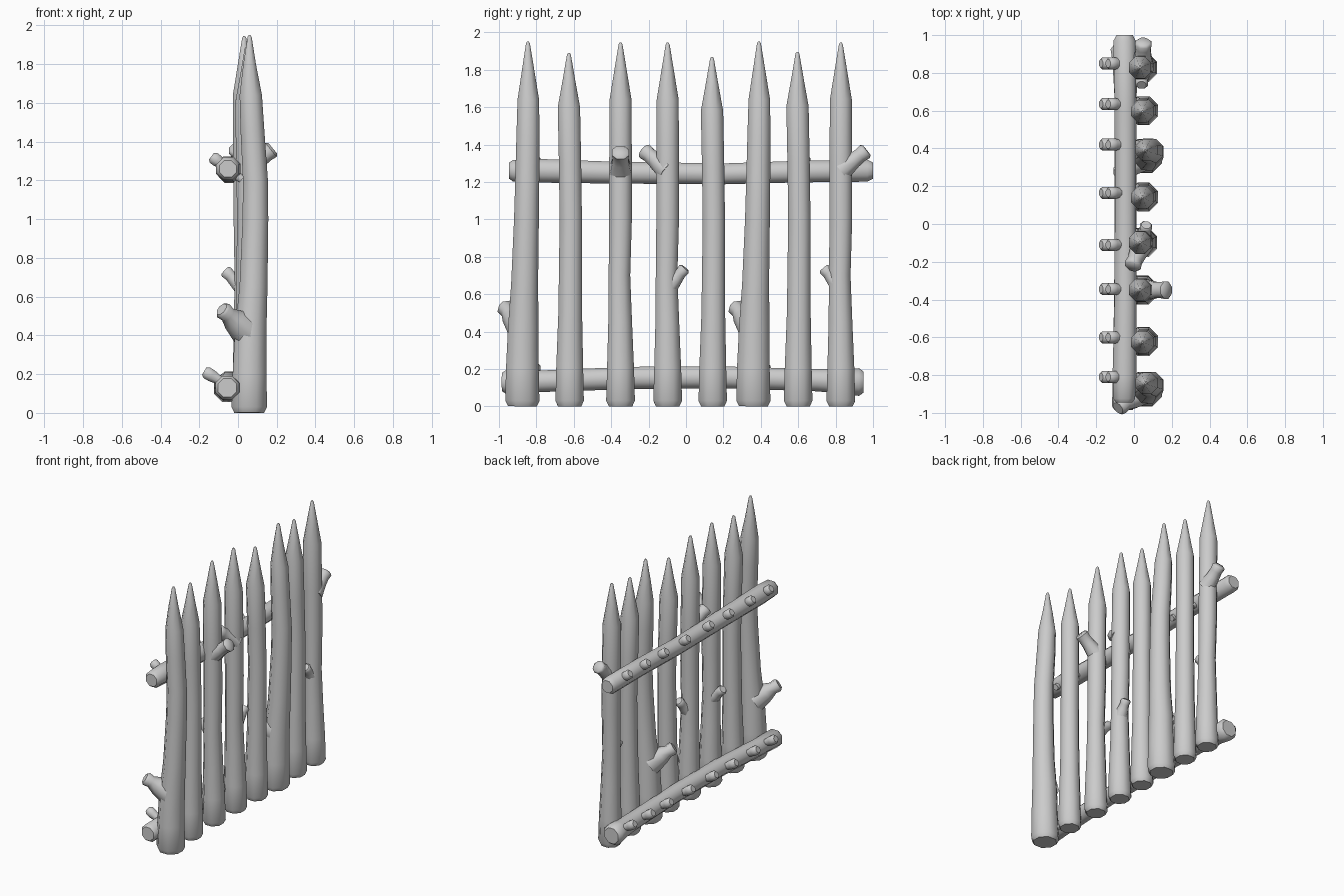
import bpy, bmesh, math
from mathutils import Vector

SIDES = 8


def tube(bm, rings):
    """Loft octagonal rings (x, y, z, radius) along a nearly straight path."""
    pts = [Vector(r[:3]) for r in rings]
    axis = (pts[-1] - pts[0]).normalized()
    ref = Vector((1, 0, 0)) if abs(axis.x) < 0.7 else Vector((0, 1, 0))
    u = (ref - axis * ref.dot(axis)).normalized()
    v = axis.cross(u)
    loops = []
    for p, r in zip(pts, rings):
        loop = []
        for i in range(SIDES):
            a = 2 * math.pi * (i + 0.5) / SIDES
            loop.append(bm.verts.new(p + (u * math.cos(a) + v * math.sin(a)) * r[3] * 1.04))
        loops.append(loop)
    for a, b in zip(loops, loops[1:]):
        for i in range(SIDES):
            j = (i + 1) % SIDES
            bm.faces.new((a[i], a[j], b[j], b[i]))
    bm.faces.new(loops[0][::-1])
    bm.faces.new(loops[-1])


def finish(bm, name):
    mesh = bpy.data.meshes.new(name)
    bm.to_mesh(mesh)
    bm.free()
    obj = bpy.data.objects.new(name, mesh)
    bpy.context.collection.objects.link(obj)
    bpy.ops.object.select_all(action='DESELECT')
    obj.select_set(True)
    bpy.context.view_layer.objects.active = obj
    bpy.ops.object.shade_smooth_by_angle(angle=math.radians(50))


def stub(bm, start, tip, r0, r1):
    """Short cut-off branch flaring out of a picket."""
    s, t = Vector(start), Vector(tip)
    steps = [(0, r0), (0.5, r0 * 0.72), (0.75, r1 * 0.9), (0.93, r1), (1, r1 * 0.75)]
    tube(bm, [(*s.lerp(t, f), r) for f, r in steps])


# Picket profiles: (x, dy, z, radius), dy measured from the picket's own position
THICK = [(0.058, 0, 0, 0.08), (0.058, 0, 0.03, 0.095), (0.06, 0, 0.2, 0.091),
         (0.065, 0.005, 0.42, 0.085), (0.08, 0.012, 0.65, 0.075), (0.09, 0.022, 1.0, 0.069),
         (0.09, 0.026, 1.2, 0.067), (0.075, 0.03, 1.45, 0.064), (0.066, 0.032, 1.64, 0.06),
         (0.06, 0.031, 1.8, 0.034), (0.06, 0.03, 1.94, 0.011), (0.06, 0.03, 1.95, 0.005)]
PLAIN = [(0.05, 0, 0, 0.065), (0.05, 0, 0.03, 0.079), (0.05, 0, 0.2, 0.075),
         (0.052, 0.003, 0.5, 0.066), (0.055, 0.006, 1.0, 0.062), (0.05, 0.002, 1.3, 0.062),
         (0.045, -0.004, 1.6, 0.062), (0.045, -0.004, 1.75, 0.034),
         (0.045, -0.004, 1.88, 0.011), (0.045, -0.004, 1.89, 0.005)]
KNOTTY = [(0.045, 0, 0, 0.065), (0.045, 0, 0.03, 0.08), (0.045, 0, 0.2, 0.075),
          (0.042, -0.002, 0.45, 0.066), (0.04, -0.006, 0.7, 0.06), (0.038, 0, 1.0, 0.063),
          (0.036, 0, 1.3, 0.063), (0.032, 0, 1.64, 0.061), (0.032, 0, 1.8, 0.034),
          (0.032, 0, 1.935, 0.011), (0.032, 0, 1.945, 0.005)]

# Each picket: y, profile, height scale, branch tips (x, dy, z, start radius, tip radius)
LOW = (-0.085, -0.1, 0.535, 0.085, 0.045)
PICKETS = [
    (-0.875, THICK, 1, [LOW]),
    (-0.622, PLAIN, 1, []),
    (-0.35, KNOTTY, 1, [(0.18, 0, 1.365, 0.062, 0.048), (-0.068, 0.01, 0.735, 0.052, 0.034)]),
    (-0.098, KNOTTY, 1, [(-0.01, -0.13, 1.37, 0.062, 0.045), (0.065, 0.093, 0.74, 0.052, 0.034)]),
    (0.143, PLAIN, 0.988, []),
    (0.36, THICK, 1, [LOW]),
    (0.6, PLAIN, 1.003, []),
    (0.828, KNOTTY, 1, [(0.05, 0.138, 1.37, 0.062, 0.045), (0.04, -0.093, 0.74, 0.052, 0.034)]),
]
for n, (y, profile, scale, stubs) in enumerate(PICKETS):
    bm = bmesh.new()
    tube(bm, [(x, y + dy, z * scale, r) for x, dy, z, r in profile])
    for x, dy, z, r0, r1 in stubs:
        stub(bm, (0.045, y, z - 0.11), (x, y + dy, z), r0, r1)
    finish(bm, f"picket_{n + 1}")

# Horizontal rails behind the pickets
RAILS = {
    "upper_rail": [(-0.052, -0.945, 1.26, 0.045), (-0.052, -0.925, 1.26, 0.06),
                   (-0.05, -0.8, 1.26, 0.066), (-0.045, -0.4, 1.25, 0.061),
                   (-0.045, 0.2, 1.243, 0.058), (-0.045, 0.6, 1.255, 0.06),
                   (-0.05, 0.97, 1.26, 0.061), (-0.05, 1.0, 1.26, 0.045)],
    "lower_rail": [(-0.055, -0.985, 0.13, 0.05), (-0.055, -0.965, 0.13, 0.064),
                   (-0.053, -0.75, 0.135, 0.06), (-0.045, -0.3, 0.152, 0.062),
                   (-0.045, 0.2, 0.155, 0.061), (-0.045, 0.7, 0.14, 0.062),
                   (-0.047, 0.86, 0.133, 0.07), (-0.05, 0.925, 0.13, 0.077),
                   (-0.05, 0.95, 0.13, 0.058)],
}
for name, rings in RAILS.items():
    bm = bmesh.new()
    tube(bm, rings)
    finish(bm, name)

# Slanted wooden pegs pinning the rails to the pickets
for row, tip, end in (("upper", (-0.137, 1.325), (0.02, 1.205)),
                      ("lower", (-0.175, 0.215), (0.02, 0.1))):
    for n, y in enumerate((-0.81, -0.6, -0.345, -0.11, 0.165, 0.42, 0.635, 0.85)):
        bm = bmesh.new()
        a, b = Vector((end[0], y, end[1])), Vector((tip[0], y, tip[1]))
        tube(bm, [(*a.lerp(b, f), r) for f, r in
                  ((0, 0.022), (0.6, 0.024), (0.8, 0.033), (0.93, 0.033), (1, 0.022))])
        finish(bm, f"{row}_peg_{n + 1}")
